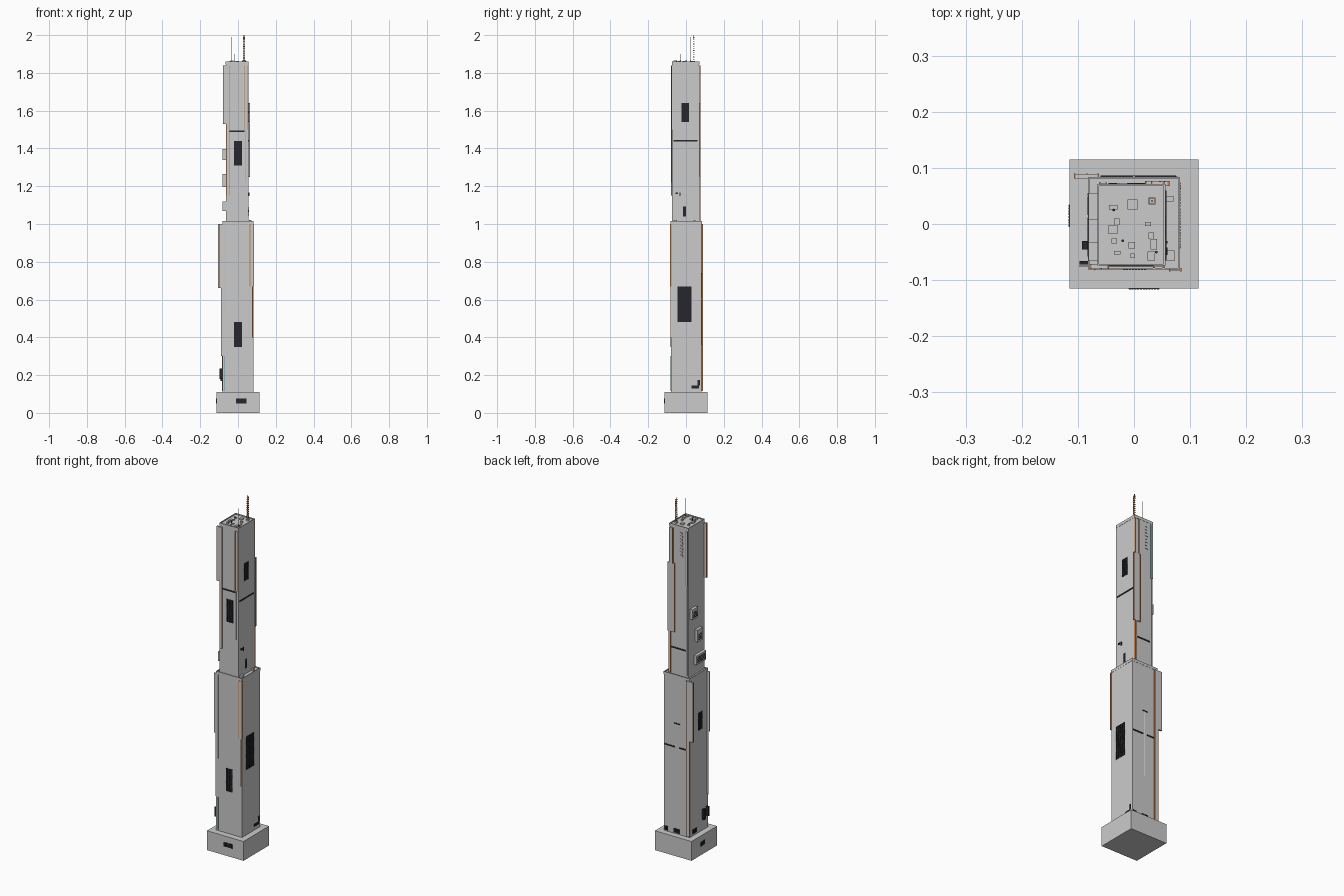
import bpy, bmesh, math
from mathutils import Vector

if "Cube" in bpy.data.objects:
    bpy.data.objects.remove(bpy.data.objects["Cube"])


def mat(name, c):
    m = bpy.data.materials.new(name)
    m.diffuse_color = (*c, 1)
    m.use_nodes = True
    m.node_tree.nodes["Principled BSDF"].inputs["Base Color"].default_value = m.diffuse_color
    return m


ORANGE = mat("rust_orange", (0.55, 0.22, 0.08))
TEAL = mat("teal", (0.10, 0.36, 0.31))
DARK = mat("dark_glass", (0.02, 0.02, 0.025))


def boxes(name, items, m=None):
    """One object from (x0, x1, y0, y1, z0, z1) boxes."""
    bm = bmesh.new()
    for x0, x1, y0, y1, z0, z1 in items:
        vs = bmesh.ops.create_cube(bm, size=1)["verts"]
        for v in vs:
            v.co = Vector(((x0 + x1) / 2 + v.co.x * (x1 - x0),
                           (y0 + y1) / 2 + v.co.y * (y1 - y0),
                           (z0 + z1) / 2 + v.co.z * (z1 - z0)))
    me = bpy.data.meshes.new(name)
    bm.to_mesh(me)
    bm.free()
    ob = bpy.data.objects.new(name, me)
    bpy.context.collection.objects.link(ob)
    if m:
        me.materials.append(m)
    return ob


# wall planes of each stage
BASE = dict(front=-0.115, back=0.115, left=-0.115, right=0.115)
LOW = dict(front=-0.08, back=0.083, left=-0.081, right=0.081)
UP = dict(front=-0.073, back=0.070, left=-0.064, right=0.055)


def on_wall(stage, side, u0, u1, z0, z1, d, d0=-0.002):
    """Box on a wall: u runs along the wall, d is how far it sticks out."""
    p = stage[side]
    s = 1 if side in ("back", "right") else -1
    a, b = sorted((p + s * d0, p + s * d))
    return (u0, u1, a, b, z0, z1) if side in ("front", "back") else (a, b, u0, u1, z0, z1)


def window_bank(name, stage, side, u0, u1, z0, z1, d=0.002):
    """Dark panel covered with a fine grid of window panes."""
    cols, rows = max(3, round((u1 - u0) / 0.005)), max(4, round((z1 - z0) / 0.006))
    w, h = (u1 - u0) / cols, (z1 - z0) / rows
    items = [on_wall(stage, side, u0, u1, z0, z1, d * 0.5)]
    for i in range(cols):
        for j in range(rows):
            items.append(on_wall(stage, side, u0 + w * (i + .15), u0 + w * (i + .85),
                                 z0 + h * (j + .2), z0 + h * (j + .8), d, 0))
    boxes(name, items, DARK)


def edged_slab(name, stage, side, u0, u1, z0, z1, m, d=0.006):
    """Grey vertical slab with coloured edge strips."""
    t = 0.003
    boxes(name, [on_wall(stage, side, u0 + t, u1 - t, z0, z1, d)])
    boxes(name + "_trim", [on_wall(stage, side, u0, u0 + t, z0, z1, d + .001),
                           on_wall(stage, side, u1 - t, u1, z0, z1, d + .001)], m)


def rod(name, x, y, z0, z1, r, n=6, m=None):
    bpy.ops.mesh.primitive_cylinder_add(vertices=n, radius=r, depth=z1 - z0,
                                        location=(x, y, (z0 + z1) / 2))
    ob = bpy.context.object
    ob.name = name
    if m:
        ob.data.materials.append(m)


def rim(name, s, z0, z1, t=0.003, o=0.001):
    x0, x1, y0, y1 = s["left"] - o, s["right"] + o, s["front"] - o, s["back"] + o
    boxes(name, [(x0, x1, y0, y0 + t, z0, z1), (x0, x1, y1 - t, y1, z0, z1),
                 (x0, x0 + t, y0 + t, y1 - t, z0, z1), (x1 - t, x1, y0 + t, y1 - t, z0, z1)])


# main masses
for name, s, z0, z1 in (("base_block", BASE, 0, 0.11), ("lower_shaft", LOW, 0.11, 1.008),
                        ("upper_shaft", UP, 1.0, 1.855)):
    boxes(name, [(s["left"], s["right"], s["front"], s["back"], z0, z1)])
rim("lower_parapet", LOW, 1.0, 1.015)
rim("upper_parapet", UP, 1.845, 1.861)

# window banks
for i, a in enumerate([
        (UP, "front", -0.02, 0.022, 1.31, 1.44), (LOW, "front", -0.02, 0.022, 0.35, 0.48),
        (UP, "right", -0.025, 0.016, 1.54, 1.64), (UP, "right", -0.015, -0.001, 1.04, 1.092),
        (LOW, "right", -0.044, 0.028, 0.48, 0.67), (LOW, "left", -0.03, 0.01, 0.69, 0.79),
        (BASE, "front", -0.01, 0.045, 0.05, 0.075), (BASE, "left", -0.005, 0.035, 0.05, 0.075),
        (LOW, "right", 0.03, 0.07, 0.13, 0.145), (LOW, "right", 0.062, 0.075, 0.145, 0.175),
        (LOW, "back", 0.055, 0.078, 0.115, 0.14), (LOW, "back", -0.02, 0.02, 0.115, 0.14),
        (LOW, "left", 0.02, 0.055, 0.12, 0.145)]):
    window_bank("window_bank_%d" % i, *a)

# dark boxes hanging off the lower left wall
boxes("left_wall_signs", [on_wall(LOW, "left", -0.045, -0.03, 0.17, 0.23, 0.012),
                          on_wall(LOW, "left", -0.072, -0.066, 0.18, 0.235, 0.016)], DARK)

# vertical slabs near the corners, stepping with height
for i, a in enumerate([
        (LOW, "back", -0.107, -0.062, 0.66, 1.0, ORANGE),
        (LOW, "back", -0.085, -0.062, 0.115, 0.66, ORANGE),
        (LOW, "front", 0.062, 0.085, 0.67, 1.0, ORANGE, 0.004),
        (UP, "front", -0.079, -0.045, 1.53, 1.84, ORANGE),
        (UP, "front", -0.060, -0.045, 1.15, 1.53, ORANGE),
        (UP, "front", 0.034, 0.054, 1.50, 1.84, ORANGE, 0.004),
        (UP, "back", 0.020, 0.063, 1.25, 1.64, ORANGE),
        (UP, "back", 0.030, 0.054, 1.64, 1.84, ORANGE),
        (UP, "back", 0.045, 0.056, 1.015, 1.25, ORANGE),
        (UP, "back", -0.062, -0.048, 1.53, 1.84, TEAL, 0.003)]):
    edged_slab("corner_slab_%d" % i, *a)

# thin fins and service pipes
boxes("front_left_fin", [(-0.097, -0.079, -0.077, -0.073, 0.66, 1.0),
                         (-0.089, -0.079, -0.077, -0.073, 0.30, 0.66)])
for i, (s, side, u, z0, z1, m) in enumerate([
        (LOW, "front", -0.07, 0.52, 1.0, None), (LOW, "front", -0.07, 0.115, 0.30, TEAL),
        (LOW, "back", 0.0, 0.36, 0.74, None), (LOW, "front", 0.076, 0.4, 0.67, ORANGE),
        (UP, "front", 0.038, 1.22, 1.50, None), (UP, "back", -0.055, 1.02, 1.53, None)]):
    rod("service_pipe_%d" % i, u, s[side], z0, z1, 0.0025, 6, m)

# horizontal seam ledges
boxes("seam_ledges", [
    on_wall(UP, "front", -0.055, 0.035, 1.487, 1.494, 0.003),
    on_wall(UP, "right", -0.065, 0.06, 1.438, 1.445, 0.003),
    on_wall(UP, "back", -0.045, 0.045, 1.157, 1.164, 0.003),
    on_wall(LOW, "back", 0.01, 0.075, 0.600, 0.607, 0.003),
    on_wall(LOW, "back", -0.06, -0.015, 0.600, 0.607, 0.003),
    on_wall(LOW, "back", -0.02, 0.015, 0.735, 0.740, 0.003)], DARK)

# air handling boxes on the upper left wall
for i, (y0, y1, z0, z1) in enumerate([(0.008, 0.055, 1.338, 1.396),
                                      (-0.033, 0.012, 1.195, 1.264),
                                      (-0.066, 0.02, 1.068, 1.12)]):
    boxes("air_unit_%d" % i, [on_wall(UP, "left", y0, y1, z0, z1, 0.017)])
    boxes("air_unit_grille_%d" % i, [
        on_wall(UP, "left", y0 + .008, y1 - .008, z0 + .01 + k * .009, z0 + .014 + k * .009, 0.0185)
        for k in range(4)], DARK)

# column of small vents high on the back wall
boxes("back_vents", [on_wall(UP, "back", -0.03 + 0.004 * (k % 2), -0.012, 1.69 + k * 0.018,
                             1.70 + k * 0.018, 0.003) for k in range(8)])
boxes("right_wall_fixtures", [on_wall(UP, "right", -0.055, -0.042, 1.16, 1.168, 0.005),
                              on_wall(UP, "right", -0.035, -0.03, 1.148, 1.168, 0.005)], DARK)

# boxes on the setback ledge
boxes("ledge_boxes", [(0.057, 0.070, 0.04, 0.05, 1.005, 1.02),
                      (0.058, 0.072, -0.066, -0.047, 1.005, 1.022)])

# roof clutter: x, y, width, depth
ROOF = [(-.037, .03, .015, .008), (-.003, .035, .018, .018), (.025, 0, .010, .008),
        (.031, -.021, .010, .012), (.035, -.036, .012, .018), (.031, -.057, .013, .016),
        (-.031, .004, .010, .012), (-.037, -.01, .016, .016), (-.035, -.03, .010, .009),
        (-.004, -.038, .011, .012), (-.003, -.057, .007, .008), (-.03, -.051, .012, .006)]
boxes("roof_units", [(x - w / 2, x + w / 2, y - d / 2, y + d / 2, 1.853, 1.859 + 0.003 * (i % 3))
                     for i, (x, y, w, d) in enumerate(ROOF)])

# lattice mast
MX, MY, MR = 0.032, 0.041, 0.004
boxes("mast_foot", [(MX - .006, MX + .006, MY - .006, MY + .006, 1.853, 1.864)])
for i in range(4):
    sx, sy = (-1 if i % 2 else 1), (-1 if i > 1 else 1)
    rod("mast_leg_%d" % i, MX + sx * MR, MY + sy * MR, 1.855, 1.99, 0.0009, 4, ORANGE)
boxes("mast_rungs", [(MX - MR, MX + MR, MY + s * MR - .0007, MY + s * MR + .0007, z, z + .003)
                     for k in range(11) for s in (-1, 1) for z in [1.865 + k * .0122]] +
      [(MX + s * MR - .0007, MX + s * MR + .0007, MY - MR, MY + MR, z, z + .003)
       for k in range(11) for s in (-1, 1) for z in [1.871 + k * .0115]], ORANGE)
rod("mast_tip", MX, MY, 1.98, 2.0, 0.002, 6, ORANGE)

# whip antennas
for i, (x, y, top) in enumerate([(-.036, .025, 1.99), (.040, -.05, 1.96), (-.02, -.03, 1.90)]):
    rod("antenna_%d" % i, x, y, 1.853, top, 0.001, 5)
    rod("antenna_foot_%d" % i, x, y, 1.853, 1.866, 0.0025, 6, DARK)
